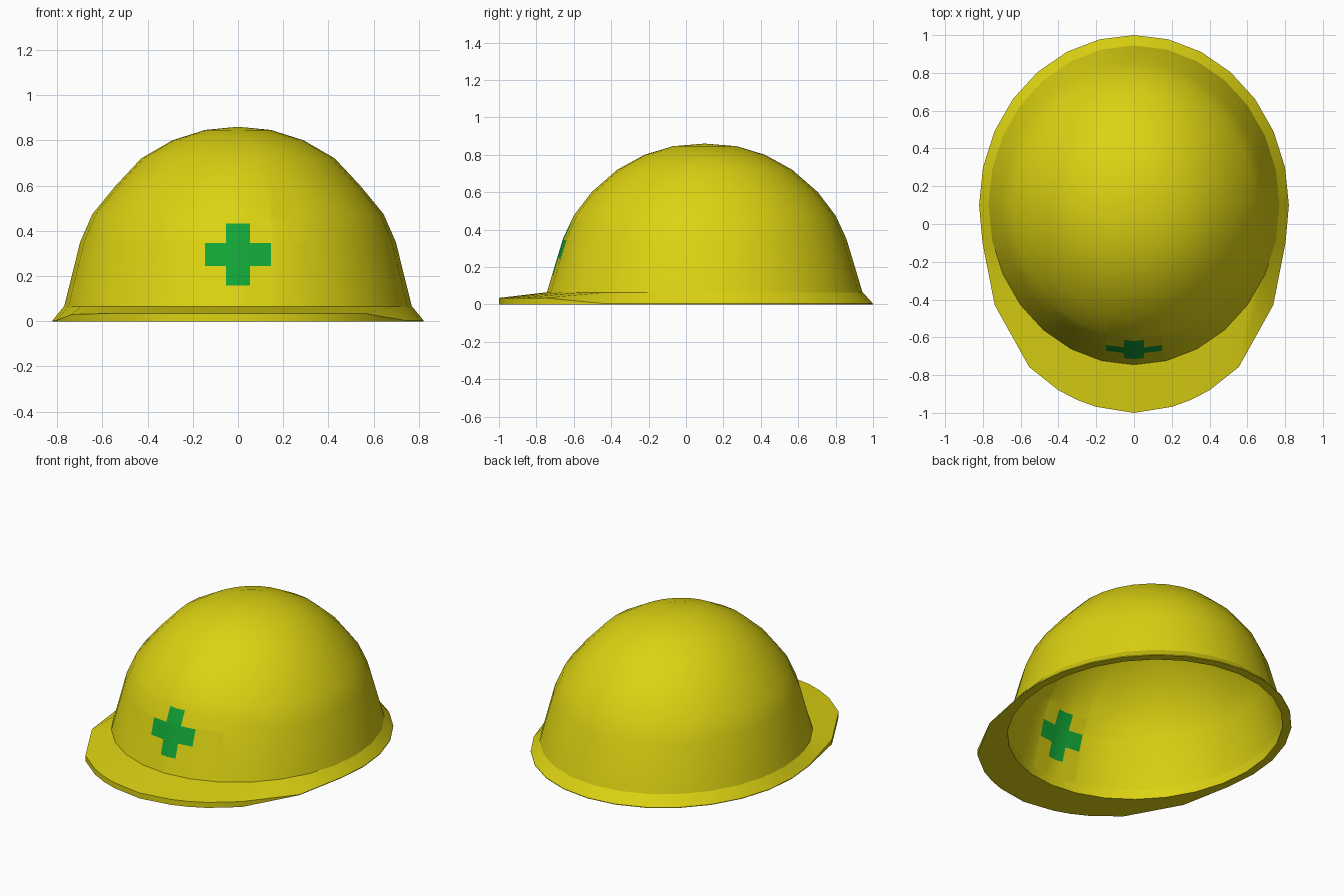
import bpy, bmesh, math

if "Cube" in bpy.data.objects:
    bpy.data.objects.remove(bpy.data.objects["Cube"])

SEG = 28
CY = 0.10          # centre of the oval in y


def material(name, col):
    m = bpy.data.materials.new(name)
    m.diffuse_color = (*col, 1)
    m.use_nodes = True
    m.node_tree.nodes["Principled BSDF"].inputs["Base Color"].default_value = m.diffuse_color
    return m


YELLOW = material("safety yellow", (0.72, 0.65, 0.006))
GREEN = material("first aid green", (0.006, 0.376, 0.038))


def oval(k, ax, ay):
    # k counts steps around from the front (-y) towards +x
    t = 2 * math.pi * k / SEG
    return ax * math.sin(t), CY - ay * math.cos(t)


def strip(bm, a, b):
    for k in range(SEG):
        n = (k + 1) % SEG
        bm.faces.new((a[k], a[n], b[n], b[k]))


def finish(bm, name, mats, angle):
    bmesh.ops.recalc_face_normals(bm, faces=bm.faces)
    me = bpy.data.meshes.new(name)
    bm.to_mesh(me)
    bm.free()
    ob = bpy.data.objects.new(name, me)
    bpy.context.collection.objects.link(ob)
    for m in mats:
        me.materials.append(m)
    bpy.ops.object.select_all(action='DESELECT')
    ob.select_set(True)
    bpy.context.view_layer.objects.active = ob
    bpy.ops.object.shade_smooth_by_angle(angle=math.radians(angle))
    return ob


# Dome shell: oval rings (z, half width, half length)
rings = [(0.06, 0.77, 0.845), (0.35, 0.698, 0.758), (0.475, 0.643, 0.70),
         (0.60, 0.54, 0.605), (0.72, 0.428, 0.468), (0.80, 0.29, 0.322),
         (0.846, 0.145, 0.17)]
bm = bmesh.new()
loops = [[bm.verts.new((*oval(k, ax, ay), z)) for k in range(SEG)]
         for z, ax, ay in rings]
for a, b in zip(loops, loops[1:]):
    strip(bm, a, b)
tip = bm.verts.new((0, CY, 0.86))
for k in range(SEG):
    bm.faces.new((loops[-1][k], loops[-1][(k + 1) % SEG], tip))

# Green cross: cut its edges into the front of the dome and recolour
cuts = [((x, 0, 0), (1, 0, 0)) for x in (-0.147, -0.052, 0.052, 0.147)]
cuts += [((0, 0, z), (0, 0, 1)) for z in (0.158, 0.245, 0.345, 0.432)]
for co, no in cuts:
    faces = []
    for f in bm.faces:
        c = f.calc_center_median()
        if c.y < -0.3 and c.z < 0.56 and abs(c.x) < 0.36:
            faces.append(f)
    geom = set(faces)
    for f in faces:
        geom.update(f.edges)
        geom.update(f.verts)
    bmesh.ops.bisect_plane(bm, geom=list(geom), dist=1e-5,
                           plane_co=co, plane_no=no)
for f in bm.faces:
    c = f.calc_center_bounds()
    upright = abs(c.x) < 0.052 and 0.158 < c.z < 0.432
    across = abs(c.x) < 0.147 and 0.245 < c.z < 0.345
    f.material_index = 1 if c.y < 0 and (upright or across) else 0
finish(bm, "dome", [YELLOW, GREEN], 40)

# Rim and front brim: one closed band, wider at the front
brim = [(0, -1.0), (0.2, -0.968), (0.30, -0.932), (0.40, -0.88),
        (0.555, -0.757), (0.737, -0.43), (0.802, -0.1)]
bm = bmesh.new()
inner_top, outer_top, outer_low, inner_low = [], [], [], []
for k in range(SEG):
    s = k if k <= SEG // 2 else k - SEG
    x, y = oval(k, 0.82, 0.90)
    z = 0.004
    if abs(s) < len(brim):
        x, y = brim[abs(s)]
        x = math.copysign(x, s)
        if abs(s) <= 4:
            z = 0.035
        elif s == -5:
            z = 0.03
    ix, iy = oval(k, 0.77, 0.845)
    inner_top.append(bm.verts.new((ix, iy, 0.065)))
    outer_top.append(bm.verts.new((x, y, z)))
    outer_low.append(bm.verts.new((x, y, 0)))
    inner_low.append(bm.verts.new((ix, iy, 0)))
for k in range(SEG):
    n = (k + 1) % SEG
    if k == 4:  # folded side of the brim
        bm.faces.new((outer_top[k], outer_top[n], inner_top[n]))
        bm.faces.new((outer_top[k], inner_top[n], inner_top[k]))
    else:
        bm.faces.new((outer_top[k], outer_top[n], inner_top[n], inner_top[k]))
strip(bm, outer_low, outer_top)
strip(bm, inner_low, outer_low)
strip(bm, inner_top, inner_low)
finish(bm, "rim_and_brim", [YELLOW], 30)
